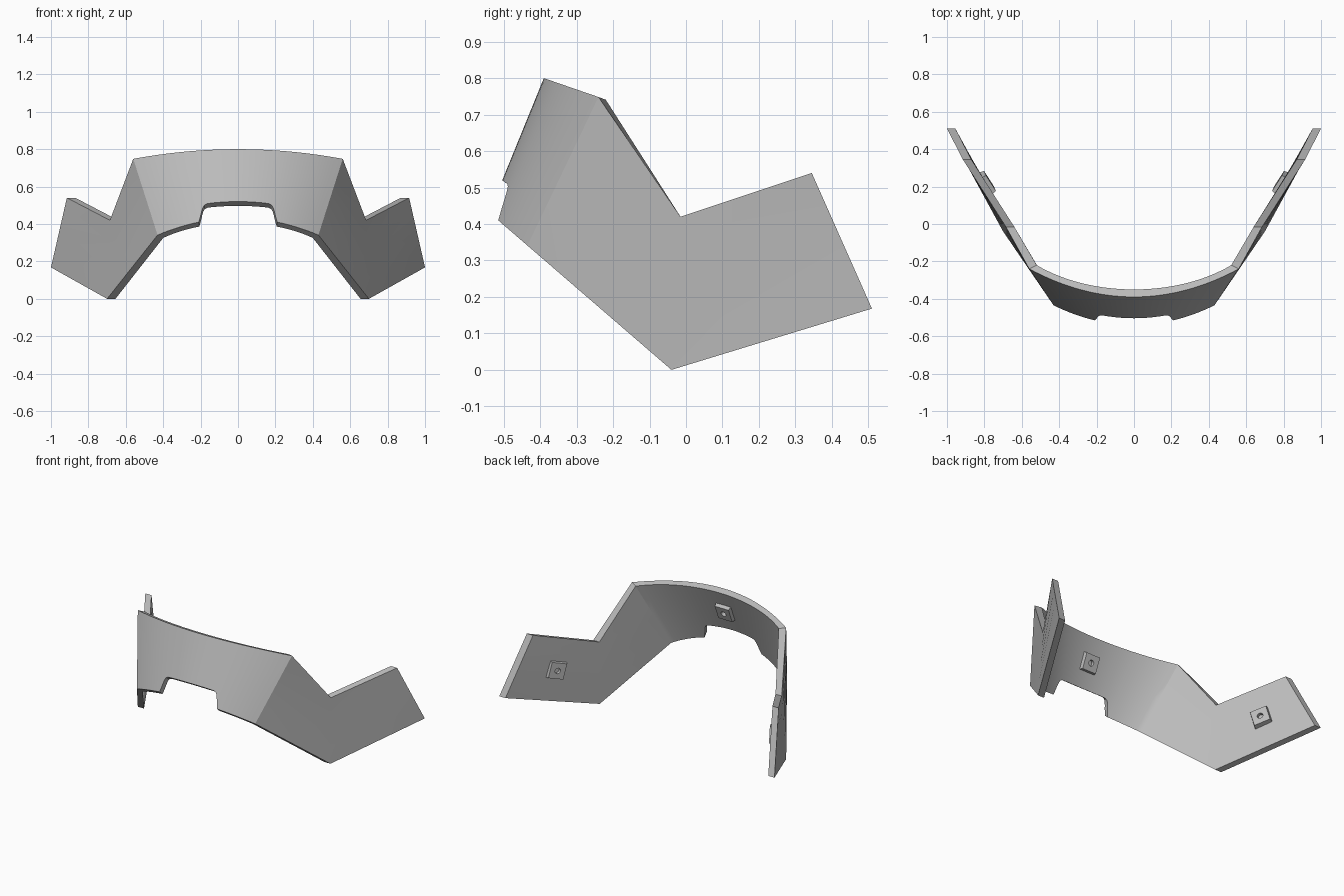
import bpy, bmesh, math
from mathutils import Vector as V

if "Cube" in bpy.data.objects:
    bpy.data.objects.remove(bpy.data.objects["Cube"])

grey = bpy.data.materials.new("plain grey")
grey.diffuse_color = (0.5, 0.5, 0.5, 1)
grey.use_nodes = True
grey.node_tree.nodes["Principled BSDF"].inputs["Base Color"].default_value = grey.diffuse_color


def finish(name, bm, angle):
    bmesh.ops.recalc_face_normals(bm, faces=bm.faces)
    me = bpy.data.meshes.new(name)
    bm.to_mesh(me)
    bm.free()
    me.materials.append(grey)
    ob = bpy.data.objects.new(name, me)
    bpy.context.collection.objects.link(ob)
    bpy.ops.object.select_all(action='DESELECT')
    ob.select_set(True)
    bpy.context.view_layer.objects.active = ob
    bpy.ops.object.shade_smooth_by_angle(angle=math.radians(angle))
    return ob


# Curved front: (outer bottom, outer top, inner bottom, inner top) at s in 0..1
def arc_column(s, t0):
    xt, xb = 0.56 * s, 0.43 * s
    top = V((xt, -0.39 + 0.478 * xt**2, 0.80 - 0.165 * xt**2))
    yb = -0.54 + 0.568 * xb**2
    bot = V((xb, yb, 0.41 - 0.863 * (yb + 0.515)))
    dt, db = 0.04 - 0.02 * s**2, 0.03 - 0.012 * s**2
    itop = top + V((-0.04 * s**3, dt, -0.367 * dt))
    ibot = bot + V((-0.03 * s**3, db, -0.863 * db))
    return bot.lerp(top, t0), top, ibot.lerp(itop, t0), itop


def wing_column(bot, top):
    off = V((-0.045, 0, 0))
    return V(bot), V(top), V(bot) + off, V(top) + off


# Half profile from the middle outwards; t0 > 0 cuts the notch
notch = [(0, .24), (.06, .24), (.12, .24), (.18, .24), (.24, .24), (.30, .24), (.36, .238),
         (.39, .225), (.412, .195), (.43, .15), (.455, .08), (.488, 0)]
half = [arc_column(s, t) for s, t in notch]
half += [arc_column(0.488 + 0.512 * i / 8, 0) for i in range(1, 9)]
half += [wing_column((0.70, -0.04, 0), (0.685, -0.015, 0.42)),
         wing_column((1.0, 0.51, 0.168), (0.915, 0.345, 0.54))]
mirror = V((-1, 1, 1))
columns = [[p * mirror for p in c] for c in half[:0:-1]] + half

# Closed shell skinned across the columns
ROWS = 4
bm = bmesh.new()
loops = []
for ob_, ot, ib, it in columns:
    pts = [ob_.lerp(ot, i / ROWS) for i in range(ROWS + 1)]
    pts += [it.lerp(ib, i / ROWS) for i in range(ROWS + 1)]
    loops.append([bm.verts.new(p) for p in pts])
n = len(loops[0])
for a, b in zip(loops, loops[1:]):
    for i in range(n):
        j = (i + 1) % n
        bm.faces.new((a[i], a[j], b[j], b[i]))
for end in (loops[0], loops[-1]):
    bm.faces.new(end)
finish("curved_band", bm, 29)


# Square mounting pad with a blind round hole
def pad(name, centre, along, normal):
    nrm = normal.normalized()
    u = (along - nrm * along.dot(nrm)).normalized()
    v = nrm.cross(u)
    bm = bmesh.new()
    rings = []
    for square, r, h in ((1, .056, -.008), (1, .05, .024), (0, .018, .024), (0, .018, .003)):
        ring = []
        for k in range(16):
            a = math.tau * k / 16
            c, s = math.cos(a), math.sin(a)
            q = r / max(abs(c), abs(s)) if square else r
            ring.append(bm.verts.new(centre + u * c * q + v * s * q + nrm * h))
        rings.append(ring)
    for a, b in zip(rings, rings[1:]):
        for k in range(16):
            j = (k + 1) % 16
            bm.faces.new((a[k], a[j], b[j], b[k]))
    bm.faces.new(rings[0])
    bm.faces.new(rings[-1])
    finish(name, bm, 30)


# Pads on the inner faces of both wings and the middle of the front
cf, de = half[-2], half[-1]
along = de[3] - cf[3]
centre = cf[2].lerp(cf[3], 0.5).lerp(de[2].lerp(de[3], 0.5), 0.54)
normal = along.cross(de[3] - de[2])
if normal.x > 0:
    normal = -normal
pad("right_pad", centre, along, normal)
pad("left_pad", centre * mirror, along * mirror, normal * mirror)
mid = half[0]
up = mid[3] - mid[2]
pad("front_pad", mid[2].lerp(mid[3], 0.5), up, V((0, up.z, -up.y)))
